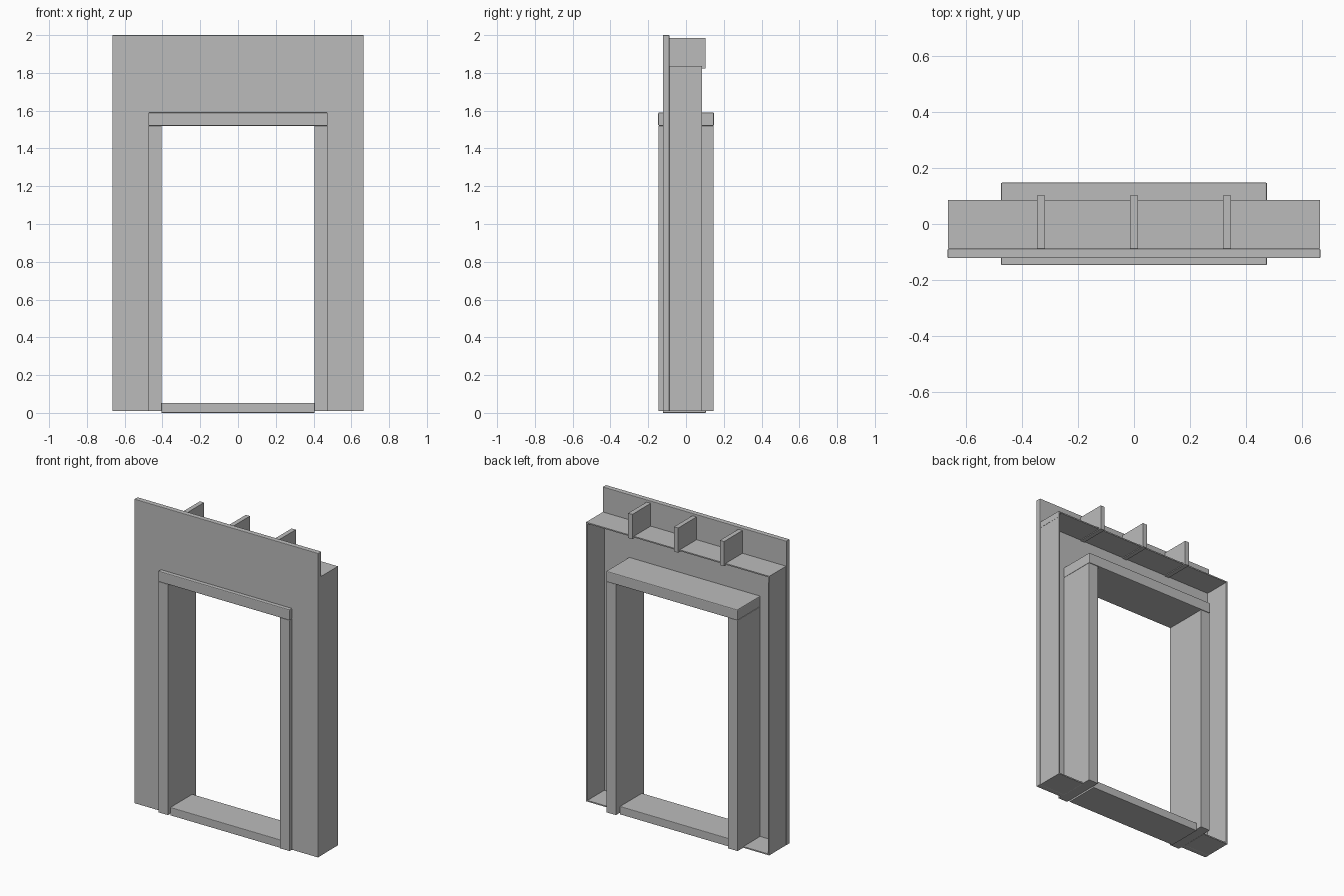
import bpy
import bmesh

cube = bpy.data.objects.get("Cube")
if cube:
    bpy.data.objects.remove(cube, do_unlink=True)

GREY = (0.5, 0.5, 0.5, 1)
grey = bpy.data.materials.new("plain_grey")
grey.use_nodes = True
grey.diffuse_color = GREY
grey.node_tree.nodes["Principled BSDF"].inputs["Base Color"].default_value = GREY


def extruded(name, outline, y0, y1, bevel=0.0):
    """Extrude an (x, z) outline from y0 back to y1."""
    bm = bmesh.new()
    face = bm.faces.new([bm.verts.new((x, y0, z)) for x, z in outline])
    grown = bmesh.ops.extrude_face_region(bm, geom=[face])
    for v in grown["geom"]:
        if isinstance(v, bmesh.types.BMVert):
            v.co.y = y1
    bmesh.ops.recalc_face_normals(bm, faces=bm.faces)
    mesh = bpy.data.meshes.new(name)
    bm.to_mesh(mesh)
    bm.free()
    mesh.materials.append(grey)
    obj = bpy.data.objects.new(name, mesh)
    bpy.context.collection.objects.link(obj)
    if bevel:
        mod = obj.modifiers.new("soft_edges", "BEVEL")
        mod.width = bevel
        mod.segments = 2
    return obj


def box(name, x0, x1, y0, y1, z0, z1, bevel=0.0):
    return extruded(name, [(x0, z0), (x1, z0), (x1, z1), (x0, z1)], y0, y1, bevel)


W, OPEN, TRIM = 0.665, 0.405, 0.475   # half widths: wall, opening, door trim
FRONT, FACE, BACK = -0.122, -0.088, 0.086
BASE, HEAD, SHELF = 0.01, 1.52, 1.836

# Front wall with the doorway left open
extruded("front_wall", [(-W, BASE), (-OPEN, BASE), (-OPEN, HEAD), (OPEN, HEAD),
                        (OPEN, BASE), (W, BASE), (W, 2), (-W, 2)], FRONT, FACE, 0.003)

# Thin side boards, their top lips, floor plates and door posts
for side, s in (("left", 1), ("right", -1)):
    def mirrored(name, a, b, *rest):
        x0, x1 = sorted((a * s, b * s))
        box(f"{side}_{name}", x0, x1, *rest)
    mirrored("side_board", W - 0.012, W - 0.003, FACE, BACK, BASE, 1.8)
    mirrored("shelf_lip", W - 0.012, W - 0.002, FACE, BACK, 1.796, SHELF - 0.004)
    mirrored("floor_plate", TRIM, W - 0.012, FACE, BACK, BASE, BASE + 0.008)
    mirrored("door_post", OPEN, TRIM, -0.145, 0.145, BASE, HEAD, 0.002)

# Door lintel and sill
box("door_lintel", -TRIM, TRIM, -0.147, 0.148, HEAD, 1.59, 0.005)
box("door_sill", -OPEN, OPEN, FRONT, 0.105, 0, 0.053, 0.003)

# Shelf behind the wall top, with three upright brackets
box("back_shelf", 0.002 - W, W - 0.002, FACE, BACK, SHELF - 0.008, SHELF)
for name, x in (("left", 0.332), ("middle", 0), ("right", -0.332)):
    box(f"{name}_bracket", x - 0.015, x + 0.015, FACE, 0.102, 1.823, 1.985)
